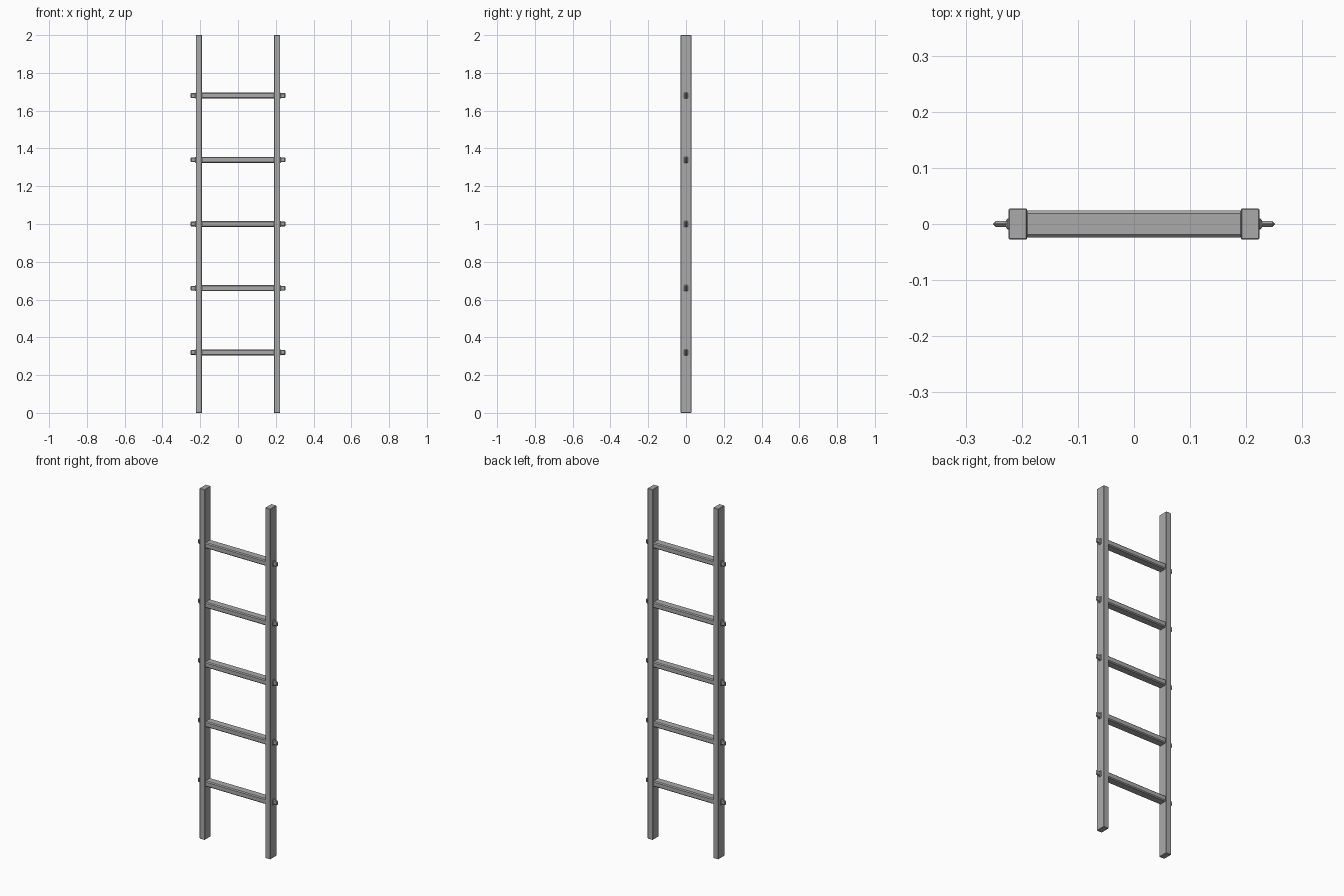
import bpy

cube = bpy.data.objects.get("Cube")
if cube:
    bpy.data.objects.remove(cube, do_unlink=True)

wood = bpy.data.materials.new("weathered grey")
wood.use_nodes = True
GREY = (0.4, 0.4, 0.4, 1)
wood.diffuse_color = GREY
wood.node_tree.nodes["Principled BSDF"].inputs["Base Color"].default_value = GREY


def block(name, centre, size, bevel):
    """Box with softly chamfered edges."""
    bpy.ops.mesh.primitive_cube_add(size=1, location=centre)
    ob = bpy.context.object
    ob.name = name
    ob.scale = size
    bpy.ops.object.transform_apply(location=False, rotation=False, scale=True)
    ob.data.materials.append(wood)
    mod = ob.modifiers.new("chamfer", "BEVEL")
    mod.width = bevel
    mod.segments = 1
    return ob


SIDES = (("left", 1), ("right", -1))

# Upright rails
for side, s in SIDES:
    block(f"{side}_rail", (s * 0.207, 0, 1), (0.033, 0.056, 2), 0.002)

# Rungs with tenons poking through the rails
for i in range(5):
    z = 0.32 + 0.34 * i
    block(f"rung_{i + 1}", (0, 0, z), (0.39, 0.048, 0.032), 0.005)
    for side, s in SIDES:
        block(f"{side}_collar_{i + 1}", (s * 0.222, 0, z), (0.012, 0.02, 0.032), 0.003)
        block(f"{side}_tenon_{i + 1}", (s * 0.225, 0, z), (0.052, 0.01, 0.026), 0.004)
